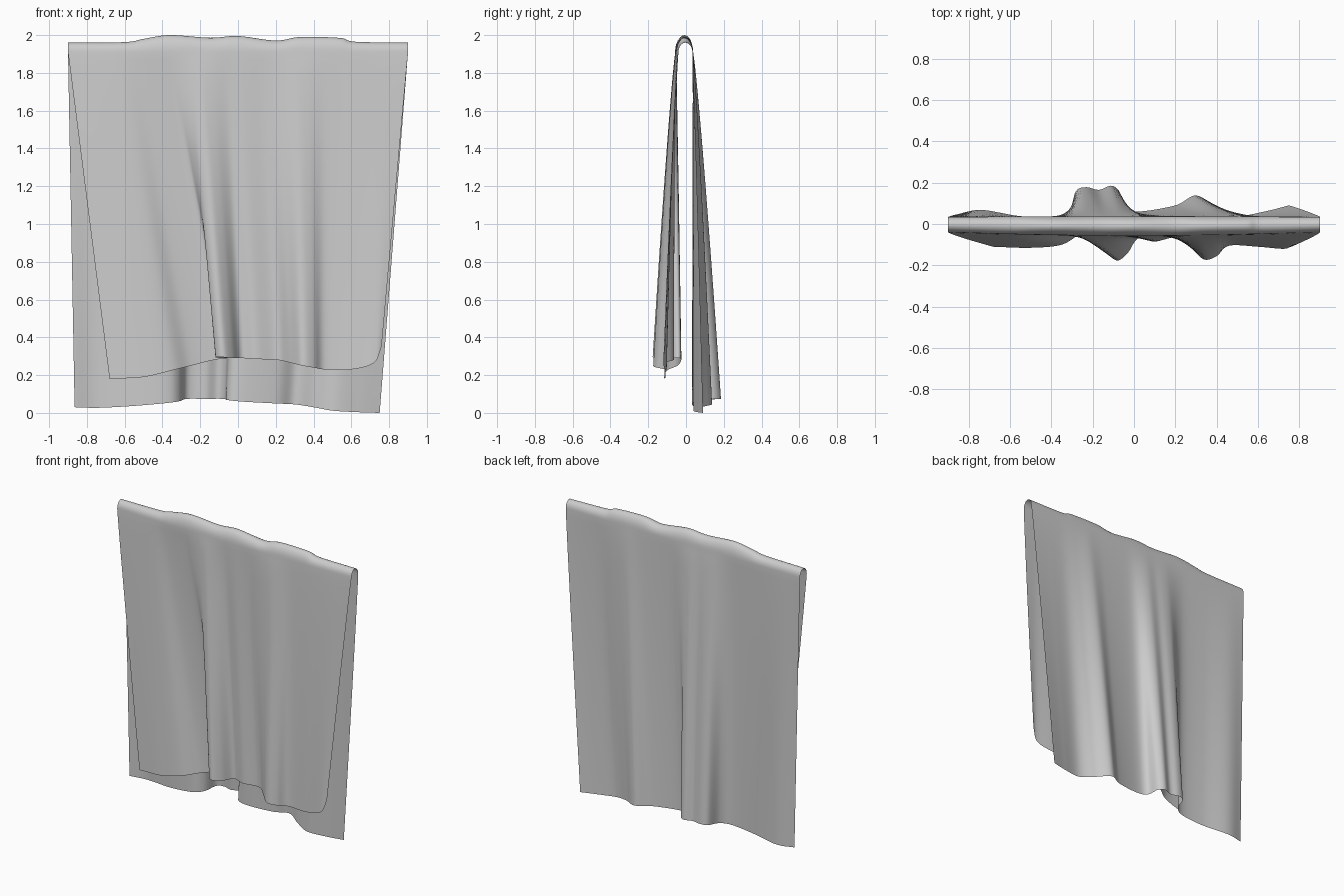
import bpy, bmesh, math
from mathutils import Vector

cube = bpy.data.objects.get("Cube")
if cube:
    bpy.data.objects.remove(cube, do_unlink=True)

HALF_WIDTH, HANG_TOP = 0.9, 1.91
COLUMNS, ROWS, ARC = 150, 40, 12

# Hem lines (x, y, z) of the two hanging panels, and the ridge height (x, z)
front_hem = [(-.68, -.11, .18), (-.5, -.115, .19), (-.35, -.10, .225), (-.25, -.045, .25),
             (-.13, -.025, .28), (-.055, -.035, .29), (-.085, -.085, .29), (-.12, -.14, .295),
             (-.08, -.177, .295), (-.03, -.14, .29), (.02, -.07, .29), (.1, -.085, .285),
             (.21, -.065, .28), (.28, -.12, .265), (.34, -.172, .25), (.4, -.155, .24),
             (.46, -.105, .23), (.6, -.11, .23), (.72, -.12, .265), (.76, -.11, .35)]
back_hem = [(-.865, .045, .03), (-.74, .068, .027), (-.55, .038, .037), (-.38, .035, .052),
            (-.31, .075, .062), (-.28, .16, .073), (-.23, .178, .075), (-.17, .165, .073),
            (-.11, .185, .075), (-.07, .155, .073), (-.055, .08, .068), (.02, .06, .06),
            (.2, .09, .05), (.3, .138, .045), (.4, .08, .03), (.5, .04, .012),
            (.63, .06, .004), (.75, .09, 0)]
ridge = [(-.9, 1.96), (-.6, 1.963), (-.5, 1.98), (-.36, 2), (-.15, 1.986), (0, 1.995),
         (.2, 1.971), (.33, 1.99), (.54, 1.985), (.62, 1.965), (.9, 1.96)]


def smooth_path(points, steps=16):
    """Dense spline through the points, with its running length."""
    pts = [Vector(p) for p in points]
    pts = [2 * pts[0] - pts[1]] + pts + [2 * pts[-1] - pts[-2]]
    path = []
    for a, b, c, d in zip(pts, pts[1:], pts[2:], pts[3:]):
        for k in range(steps):
            t = k / steps
            path.append(b + ((c - a) * t + (2 * a - 5 * b + 4 * c - d) * t**2
                             + (3 * b - a - 3 * c + d) * t**3) / 2)
    path.append(pts[-2])
    lengths = [0]
    for a, b in zip(path, path[1:]):
        lengths.append(lengths[-1] + (b - a).length)
    return path, lengths


def sample(path, keys, key):
    for i in range(len(keys) - 1):
        if key <= keys[i + 1]:
            f = (key - keys[i]) / max(keys[i + 1] - keys[i], 1e-9)
            return path[i].lerp(path[i + 1], f)
    return path[-1]


def hem_point(hem, s, shift):
    path, lengths = hem
    u = s / HALF_WIDTH + shift * math.cos(math.pi / 2 * s / HALF_WIDTH)
    return sample(path, lengths, (u + 1) / 2 * lengths[-1])


front, back = smooth_path(front_hem), smooth_path(back_hem)
crest = smooth_path([(x, 0, z) for x, z in ridge])[0]
crest_x = [p.x for p in crest]


def hang(start, end, t):
    """Point on a panel: folds deepen from the ridge to the hem."""
    p = start.lerp(end, t)
    p.y = start.y + (end.y - start.y) * t**0.85
    return p


def column(s):
    middle = math.cos(math.pi / 2 * s / HALF_WIDTH)
    f0 = Vector((s, -.04 - .018 * middle, HANG_TOP))
    b0 = Vector((s, .034 + .004 * middle, HANG_TOP))
    top = sample(crest, crest_x, s).z
    f1, b1 = hem_point(front, s, .14), hem_point(back, s, 0)
    pts = [hang(f0, f1, 1 - i / ROWS) for i in range(ROWS)]
    for i in range(ARC + 1):
        a = math.pi * i / ARC
        y = (f0.y + b0.y) / 2 - math.cos(a) * (b0.y - f0.y) / 2
        pts.append(Vector((s, y, HANG_TOP + math.sin(a) * (top - HANG_TOP))))
    pts += [hang(b0, b1, (i + 1) / ROWS) for i in range(ROWS)]
    return pts


# Draped cloth sheet
bm = bmesh.new()
grid = []
for c in range(COLUMNS + 1):
    s = HALF_WIDTH * (2 * c / COLUMNS - 1)
    grid.append([bm.verts.new(p) for p in column(s)])
for left, right in zip(grid, grid[1:]):
    for i in range(len(left) - 1):
        face = bm.faces.new((left[i], right[i], right[i + 1], left[i + 1]))
        face.smooth = True

mesh = bpy.data.meshes.new("draped_cloth")
bm.to_mesh(mesh)
bm.free()
cloth = bpy.data.objects.new("draped_cloth", mesh)
bpy.context.collection.objects.link(cloth)

# Cloth colour
grey = bpy.data.materials.new("cloth_grey")
grey.use_nodes = True
colour = (.6, .6, .6, 1)
grey.diffuse_color = colour
grey.node_tree.nodes["Principled BSDF"].inputs["Base Color"].default_value = colour
mesh.materials.append(grey)
